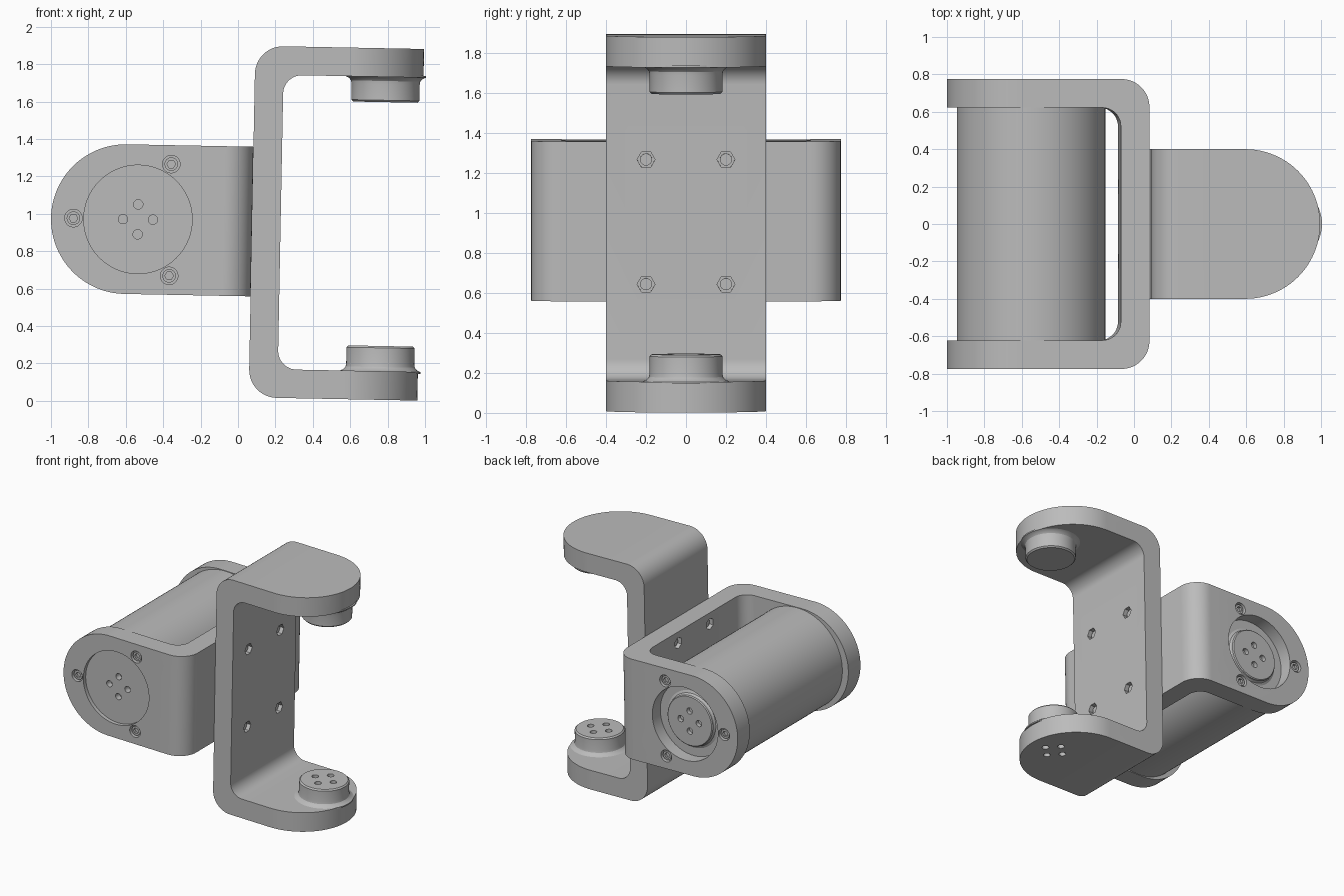
import bpy, bmesh
from math import sin, cos, pi, radians
from mathutils import Vector, Matrix

if "Cube" in bpy.data.objects:
    bpy.data.objects.remove(bpy.data.objects["Cube"])

grey = bpy.data.materials.new("machined grey")
grey.use_nodes = True
grey.diffuse_color = (0.5, 0.5, 0.5, 1)
grey.node_tree.nodes["Principled BSDF"].inputs["Base Color"].default_value = (0.5, 0.5, 0.5, 1)

# Whole assembly leans slightly; each bracket is modelled with its back at x = 0
LEAN = Matrix.Translation((0, 0, 0.96)) @ Matrix.Rotation(radians(1.1), 4, 'Y')
FORK = LEAN @ Matrix.Translation((0.075, 0, 0))
CRADLE = FORK @ Matrix(((-1, 0, 0, 0), (0, 0, 1, 0), (0, 1, 0, 0), (0, 0, 0, 1)))
THICK, HALF_WIDTH = 0.153, 0.4


def make(name, bm):
    bmesh.ops.recalc_face_normals(bm, faces=bm.faces)
    mesh = bpy.data.meshes.new(name)
    bm.to_mesh(mesh)
    bm.free()
    mesh.materials.append(grey)
    ob = bpy.data.objects.new(name, mesh)
    bpy.context.collection.objects.link(ob)
    return ob


def prism(name, points, direction):
    bm = bmesh.new()
    face = bm.faces.new([bm.verts.new(p) for p in points])
    new = bmesh.ops.extrude_face_region(bm, geom=[face])["geom"]
    bmesh.ops.translate(bm, vec=direction, verts=[v for v in new if isinstance(v, bmesh.types.BMVert)])
    return make(name, bm)


def rods(name, specs):
    """Cylinders given as (radius, start, end, sides)."""
    bm = bmesh.new()
    for r, a, b, sides in specs:
        a, b = Vector(a), Vector(b)
        place = Matrix.Translation((a + b) / 2) @ (b - a).to_track_quat('Z', 'Y').to_matrix().to_4x4()
        bmesh.ops.create_cone(bm, cap_ends=True, segments=sides, radius1=r, radius2=r,
                              depth=(b - a).length, matrix=place @ Matrix.Rotation(pi / 6, 4, 'Z'))
    return make(name, bm)


def lathe(name, profile, x, sign, sides=64):
    """Turned part about a vertical axis at x; sign flips it along z."""
    bm = bmesh.new()
    rings = [[bm.verts.new((x + r * cos(2 * pi * i / sides), r * sin(2 * pi * i / sides), sign * z))
              for i in range(sides)] for r, z in profile]
    for low, high in zip(rings, rings[1:]):
        for i in range(sides):
            j = (i + 1) % sides
            bm.faces.new((low[i], low[j], high[j], high[i]))
    bm.faces.new(rings[0])
    bm.faces.new(rings[-1])
    return make(name, bm)


def boolean(ob, cutter, operation='DIFFERENCE', keep=False):
    mod = ob.modifiers.new("cut", 'BOOLEAN')
    mod.operation, mod.object, mod.solver = operation, cutter, 'EXACT'
    graph = bpy.context.evaluated_depsgraph_get()
    mesh = bpy.data.meshes.new_from_object(ob.evaluated_get(graph))
    ob.modifiers.clear()
    ob.data = mesh
    if not keep:
        bpy.data.objects.remove(cutter)


def finish(ob, frame):
    ob.data.transform(frame)
    bpy.ops.object.select_all(action='DESELECT')
    ob.select_set(True)
    bpy.context.view_layer.objects.active = ob
    bpy.ops.object.shade_smooth_by_angle(angle=radians(30))


def arc(cx, cz, r, start, end, n=12):
    return [(cx + r * cos(radians(start + (end - start) * i / n)),
             cz + r * sin(radians(start + (end - start) * i / n))) for i in range(n + 1)]


def bracket(name, length, half, outer=0.15, inner=0.1):
    """U-shaped strap with semicircular arm ends."""
    ins, h = THICK + inner, half - THICK - inner
    outline = [(length + 0.1, half)] + arc(outer, half - outer, outer, 90, 180)
    outline += arc(outer, outer - half, outer, 180, 270) + [(length + 0.1, -half), (length + 0.1, THICK - half)]
    outline += arc(ins, -h, inner, 270, 180) + arc(ins, h, inner, 180, 90) + [(length + 0.1, half - THICK)]
    strap = prism(name, [(x, -HALF_WIDTH, z) for x, z in outline], (0, 2 * HALF_WIDTH, 0))
    plan = [(-0.1, HALF_WIDTH + 0.05), (-0.1, -HALF_WIDTH - 0.05), (length - HALF_WIDTH, -HALF_WIDTH - 0.05)]
    plan += arc(length - HALF_WIDTH, 0, HALF_WIDTH, -90, 90, 48) + [(length - HALF_WIDTH, HALF_WIDTH + 0.05)]
    trim = prism("end_trim", [(x, y, -half - 0.1) for x, y in plan], (0, 0, 2 * half + 0.2))
    boolean(strap, trim, 'INTERSECT')
    return strap


def four_holes(x, z0, z1):
    return [(0.025, (x + dx, dy, z0), (x + dx, dy, z1), 24)
            for dx, dy in ((0.08, 0), (-0.08, 0), (0, 0.08), (0, -0.08))]


def hex_pockets(ys, zs):
    return [(0.045, (THICK - 0.05, y, z), (THICK + 0.05, y, z), 6)
            for y in (-ys, ys) for z in (-zs, zs)]


# Tall fork with bolt pockets and pilot holes through the lower arm
fork_half, fork_hub = 0.94, 0.70
fork = bracket("fork_bracket", 0.902, fork_half)
boolean(fork, rods("pocket_cutter", hex_pockets(0.2, 0.312) + four_holes(fork_hub, -1.1, -0.6)))
finish(fork, FORK)

# Flared pivot bosses on the fork arms, the lower one drilled
floor = fork_half - THICK
boss_profile = [(0.215, floor + 0.01), (0.215, floor), (0.197, floor - 0.008), (0.185, floor - 0.022),
                (0.182, floor - 0.04), (0.182, 0.662), (0.172, 0.652)]
for name, sign in (("upper_boss", 1), ("lower_boss", -1)):
    boss = lathe(name, boss_profile, fork_hub, sign)
    if sign < 0:
        boolean(boss, rods("hole_cutter", four_holes(fork_hub, -1.1, -0.6)))
    finish(boss, FORK)

# Horizontal cradle with end recesses, screw counterbores and bolt pockets
end, hub = 0.775, 0.61
FRONT_DEPTH, BACK_DEPTH = 0.03, 0.1
cradle = bracket("cradle_bracket", 1.075, end)
spots = [(hub + 0.345 * cos(a), 0.345 * sin(a)) for a in (0, 2 * pi / 3, -2 * pi / 3)]
cuts = [(0.29, (hub, 0, -end - 0.1), (hub, 0, FRONT_DEPTH - end), 72),
        (0.29, (hub, 0, end + 0.1), (hub, 0, end - BACK_DEPTH), 72)]
boolean(cradle, rods("recess_cutter", cuts + hex_pockets(0.312, 0.2)))
boolean(cradle, rods("counterbore_cutter", [(0.047, (x, y, s * (end - 0.035)), (x, y, s * (end + 0.1)), 32)
                                            for x, y in spots for s in (-1, 1)]))
boolean(cradle, rods("hole_cutter", four_holes(hub, -end - 0.05, FRONT_DEPTH + 0.05 - end)))
finish(cradle, CRADLE)

# Drilled output hub inside the back recess
base = end - BACK_DEPTH
output_hub = lathe("output_hub", [(0.225, base - 0.01), (0.225, base), (0.207, base + 0.008),
                                  (0.2, base + 0.02), (0.2, base + 0.035), (0.193, base + 0.042)], hub, 1)
boolean(output_hub, rods("hole_cutter", four_holes(hub, base + 0.01, end)))
finish(output_hub, CRADLE)

# Cap screws with hex sockets at both ends of the cradle
screws = rods("cap_screws", [(0.036, (x, y, s * (end - 0.045)), (x, y, s * (end - 0.012)), 32)
                             for x, y in spots for s in (-1, 1)])
boolean(screws, rods("socket_cutter", [(0.023, (x, y, s * (end - 0.032)), (x, y, s * end), 6)
                                       for x, y in spots for s in (-1, 1)]))
finish(screws, CRADLE)

# Motor barrel held between the cradle arms
finish(rods("motor_barrel", [(0.397, (0.625, 0, -0.63), (0.625, 0, 0.63), 96)]), CRADLE)

# Bolts joining the two brackets back to back
finish(rods("joining_bolts", [(0.03, (0.025 - THICK, y, z), (THICK - 0.025, y, z), 24)
                              for y in (-0.2, 0.2) for z in (-0.312, 0.312)]), FORK)
